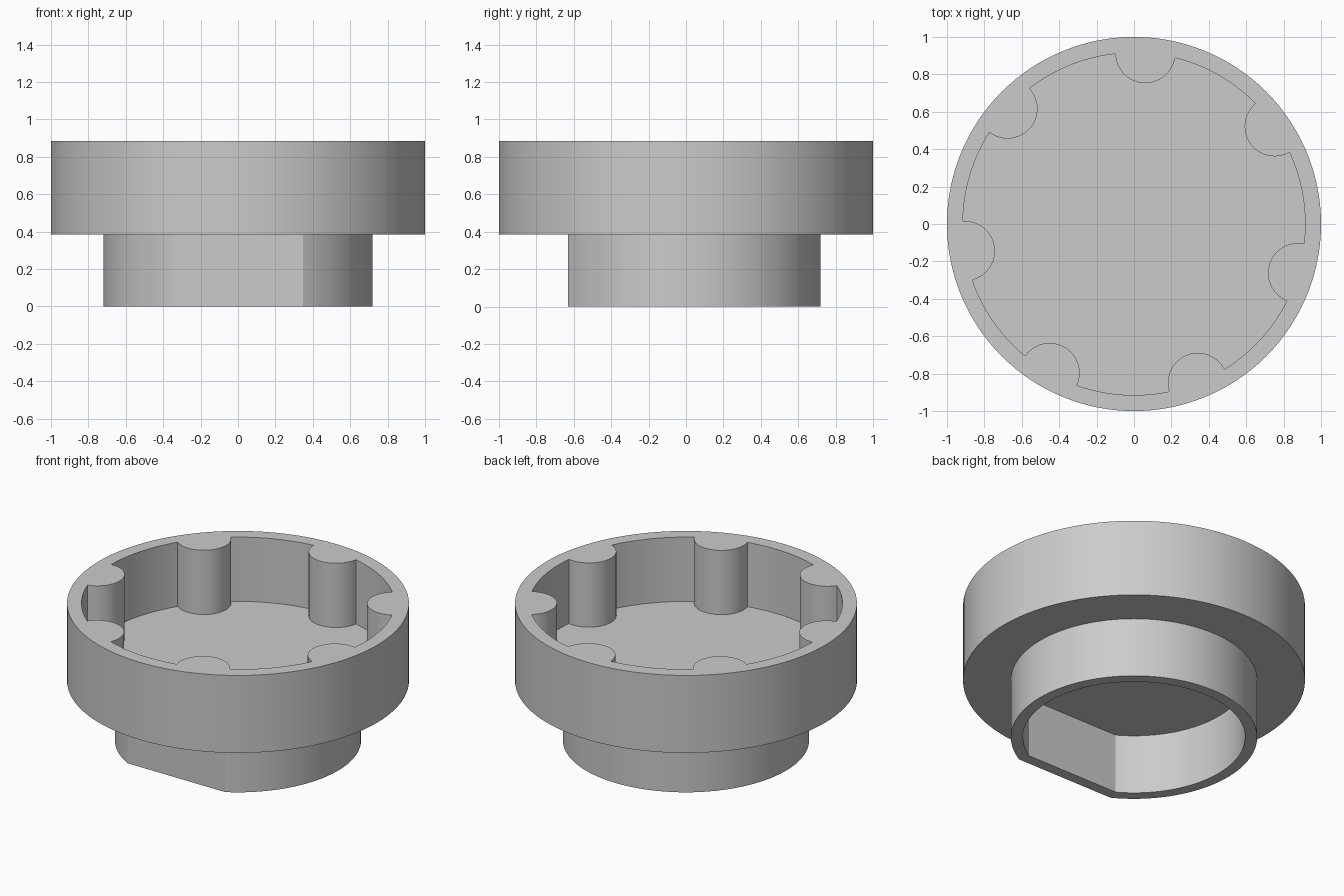
import bpy, bmesh
from math import pi, sin, cos, asin, sqrt, radians

if "Cube" in bpy.data.objects:
    bpy.data.objects.remove(bpy.data.objects["Cube"])

SEG = 128
R_CUP, R_POCKET, R_LOBE = 1.0, 0.915, 0.16
N_LOBES, FIRST_LOBE = 7, radians(86.2)
Z_UNDER, Z_FLOOR, Z_TOP = 0.385, 0.47, 0.885


def arc(cx, cy, r, a0, a1, n):
    return [(cx + r * cos(a0 + (a1 - a0) * i / n), cy + r * sin(a0 + (a1 - a0) * i / n))
            for i in range(n)]


def circle(r):
    return arc(0, 0, r, 0, 2 * pi, SEG)


def d_shape(r, flat):
    """Circle cut by a flat at y = -flat; the closing chord is the flat."""
    half = asin(sqrt(r * r - flat * flat) / r)
    a0, a1 = -pi / 2 + half, 1.5 * pi - half
    return arc(0, 0, r, a0, a1, SEG) + [(r * cos(a1), r * sin(a1))]


def pocket_outline():
    """Round pocket with half-round lobes standing in from its wall."""
    pts, step = [], 2 * pi / N_LOBES
    beta = 2 * asin(R_LOBE / (2 * R_POCKET))
    h = pi / 2 - beta / 2
    for k in range(N_LOBES):
        a = FIRST_LOBE + k * step
        pts += arc(R_POCKET * cos(a), R_POCKET * sin(a), R_LOBE, a - pi + h, a - pi - h, 24)
        pts += arc(0, 0, R_POCKET, a + beta, a + step - beta, 14)
    return pts


def build(name, sections, material):
    """Join successive (outline, z) loops: walls where z changes, flat rings where not."""
    bm = bmesh.new()
    loops = []
    for pts, z in sections:
        vs = [bm.verts.new((x, y, z)) for x, y in pts]
        es = [bm.edges.new((vs[i - 1], vs[i])) for i in range(len(vs))]
        loops.append((vs, es, z))
    for (va, ea, za), (vb, eb, zb) in zip(loops, loops[1:]):
        if za == zb:
            bmesh.ops.triangle_fill(bm, edges=ea + eb, use_beauty=True)
        else:
            for i in range(len(va)):
                bm.faces.new((va[i - 1], va[i], vb[i], vb[i - 1]))
    bm.faces.new(loops[0][0])
    bm.faces.new(loops[-1][0])
    bmesh.ops.recalc_face_normals(bm, faces=bm.faces[:])
    me = bpy.data.meshes.new(name)
    bm.to_mesh(me)
    bm.free()
    me.materials.append(material)
    ob = bpy.data.objects.new(name, me)
    bpy.context.collection.objects.link(ob)
    bpy.context.view_layer.objects.active = ob
    ob.select_set(True)
    bpy.ops.object.shade_smooth_by_angle(angle=radians(30))
    return ob


grey = bpy.data.materials.new("plain grey")
grey.diffuse_color = (0.6, 0.6, 0.6, 1)
grey.use_nodes = True
grey.node_tree.nodes["Principled BSDF"].inputs["Base Color"].default_value = grey.diffuse_color

pocket = pocket_outline()
collar_out = d_shape(0.72, 0.63)
collar_in = d_shape(0.65, 0.56)

# One watertight body: lobed cup above, hollow D-shaped collar below
build("lobed_cup_with_collar", [
    (pocket, Z_FLOOR),            # pocket floor
    (pocket, Z_TOP),              # pocket wall
    (circle(R_CUP), Z_TOP),       # rim
    (circle(R_CUP), Z_UNDER),     # outer wall
    (collar_out, Z_UNDER),        # underside
    (collar_out, 0.0),            # collar outside
    (collar_in, 0.0),             # collar lip
    (collar_in, Z_UNDER),         # collar inside and its ceiling
], grey)
